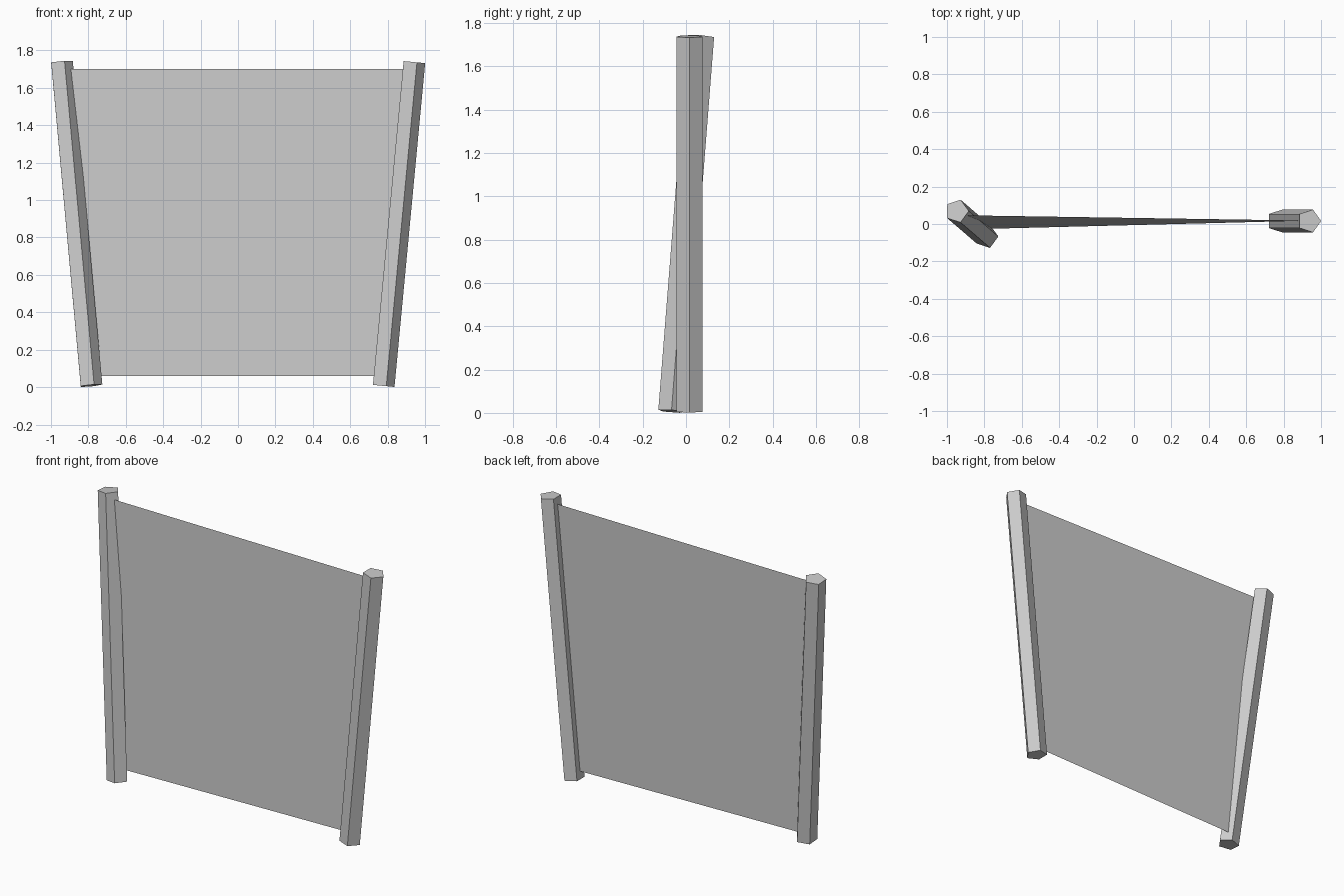
import bpy, bmesh
from math import cos, sin, tau
from mathutils import Vector

if "Cube" in bpy.data.objects:
    bpy.data.objects.remove(bpy.data.objects["Cube"])

SIDES, RADIUS = 5, 0.064


def finish(name, bm):
    bmesh.ops.recalc_face_normals(bm, faces=bm.faces)
    mesh = bpy.data.meshes.new(name)
    bm.to_mesh(mesh)
    bm.free()
    obj = bpy.data.objects.new(name, mesh)
    bpy.context.collection.objects.link(obj)
    return obj


def make_post(name, bottom, top):
    """Pentagonal prism with square-cut ends, leaning from bottom to top."""
    bottom, top = Vector(bottom), Vector(top)
    turn = Vector((0, 0, 1)).rotation_difference(top - bottom)
    bm = bmesh.new()
    ring = [bm.verts.new(bottom + turn @ Vector(
        (RADIUS * cos(tau * i / SIDES), RADIUS * sin(tau * i / SIDES), 0)))
        for i in range(SIDES)]
    base = bm.faces.new(ring)
    ext = bmesh.ops.extrude_face_region(bm, geom=[base], use_keep_orig=True)
    moved = [v for v in ext["geom"] if isinstance(v, bmesh.types.BMVert)]
    bmesh.ops.translate(bm, verts=moved, vec=top - bottom)
    return finish(name, bm)


# Leaning posts
make_post("left_post", (-0.789, -0.067, 0.008), (-0.947, 0.069, 1.738))
make_post("right_post", (0.773, 0.016, 0.007), (0.937, 0.016, 1.738))

# Thin, slightly twisted sheet stretched between the posts
bm = bmesh.new()
bm.faces.new([bm.verts.new(p) for p in (
    (-0.794, -0.026, 0.06), (0.778, 0.018, 0.06),
    (0.933, 0.018, 1.70), (-0.943, 0.047, 1.70))])
finish("sheet_panel", bm)
